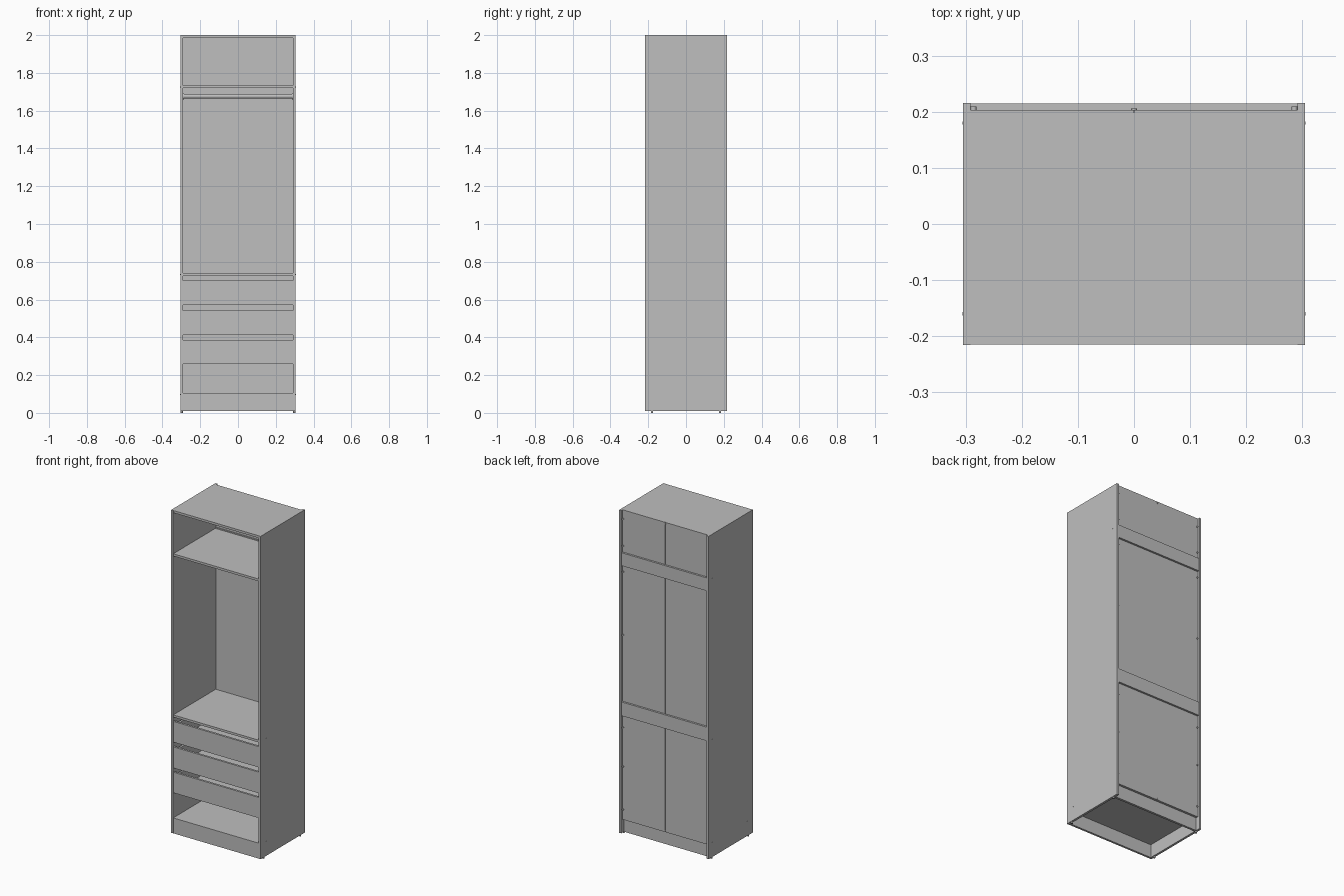
import bpy
import math

cube = bpy.data.objects.get("Cube")
if cube:
    bpy.data.objects.remove(cube, do_unlink=True)

grey = bpy.data.materials.new("light grey")
grey.use_nodes = True
COLOUR = (0.52, 0.52, 0.52, 1)
grey.diffuse_color = COLOUR
grey.node_tree.nodes["Principled BSDF"].inputs["Base Color"].default_value = COLOUR

# Overall sizes
W, D, T = 0.305, 0.216, 0.014      # half width, half depth, board thickness
IN = W - T                         # inner half width
BACK = 0.203                       # outer plane of the back panels
FLOOR, SHELF, UPPER, TOP = 0.105, 0.74, 1.733, 2.0   # upper faces of the boards


def box(name, x, y, z):
    """Board from (min, max) ranges along each axis."""
    bpy.ops.mesh.primitive_cube_add(size=1)
    ob = bpy.context.object
    ob.name = name
    ob.location = [(a + b) / 2 for a, b in (x, y, z)]
    ob.scale = [b - a for a, b in (x, y, z)]
    bpy.ops.object.transform_apply(location=True, scale=True)
    ob.data.materials.append(grey)
    return ob


def rod(name, centre, radius, length, axis, sides=16):
    turn = {"x": (0, math.pi / 2, 0), "y": (math.pi / 2, 0, 0), "z": (0, 0, 0)}[axis]
    bpy.ops.mesh.primitive_cylinder_add(vertices=sides, radius=radius, depth=length,
                                        location=centre, rotation=turn)
    ob = bpy.context.object
    ob.name = name
    ob.data.materials.append(grey)
    bpy.ops.object.shade_smooth_by_angle()
    return ob


# Carcass sides and horizontal boards
for side, s in (("left", 1), ("right", -1)):
    box(side + "_side_panel", sorted((s * IN, s * W)), (-D, D), (0.01, TOP))

full = (-IN, IN)
for name, z in (("bottom_shelf", FLOOR), ("middle_shelf", SHELF),
                ("upper_shelf", UPPER), ("top_panel", TOP)):
    box(name, full, (-D + 0.001, BACK - 0.004), (z - T, z))

# Plinth boards
box("front_plinth", full, (-D + 0.001, -D + T), (0.01, FLOOR - T))
box("back_plinth", full, (BACK - 2 * T, BACK - T), (0.01, FLOOR - T))

# Back panels, in two halves per bay with a fine seam
for bay, low, high in (("lower", FLOOR - T, SHELF), ("middle", SHELF, UPPER - T),
                       ("top", UPPER - T, TOP)):
    for side, s in (("left", 1), ("right", -1)):
        box(f"{bay}_{side}_back_panel", sorted((s * 0.0007, s * IN)),
            (BACK - 0.004, BACK), (low, high))

# Back rails
box("upper_back_rail", full, (BACK - 0.008, D - 0.001), (1.66, 1.74))
box("middle_back_rail", full, (BACK, D - 0.001), (SHELF - 0.005, 0.82))

# Hanging rail with end sockets
rod("hanging_rail", (0, 0, 1.676), 0.012, 2 * IN, "x", 24)
for side, s in (("left", 1), ("right", -1)):
    rod(side + "_rail_socket", (s * (IN - 0.003), 0, 1.676), 0.016, 0.006, "x", 24)

# Drawers: full-width front with an open box behind it
for i, (low, high) in enumerate(((0.26, 0.387), (0.413, 0.543), (0.572, 0.70)), 1):
    name = f"drawer_{i}_"
    inner, rear = IN - 0.008, 0.185
    box(name + "front", full, (-D + 0.001, -D + T), (low, high))
    box(name + "bottom", (-inner, inner), (-D + T, rear), (low + 0.012, low + 0.018))
    box(name + "back", (-inner, inner), (rear - 0.012, rear), (low + 0.018, high - 0.02))
    for side, s in (("left", 1), ("right", -1)):
        box(name + side + "_wall", sorted((s * (inner - 0.012), s * inner)),
            (-D + T, rear), (low + 0.005, high - 0.015))
        box(name + side + "_runner", sorted((s * inner, s * IN)),
            (-D + 0.03, rear), (low + 0.02, low + 0.04))

for side, s in (("left", 1), ("right", -1)):
    # Pegs that hold the back panels
    for z in (0.155, 0.42, 0.66, 1.23, 1.62, 1.78, 1.945):
        rod(side + "_back_peg", (s * (IN - 0.005), BACK + 0.003, z), 0.005, 0.006, "y", 12)
    # Screw heads on the outer faces
    for z in (FLOOR, SHELF, UPPER):
        for y in (-0.16, 0.18):
            rod(side + "_screw_cap", (s * W, y, z - T / 2), 0.003, 0.002, "x", 12)
    # Floor glides
    for y in (-0.18, 0.18):
        rod(side + "_floor_glide", (s * (W - T / 2), y, 0.005), 0.006, 0.01, "z")

# Centre pegs at the seam
for z in (FLOOR - 0.008, TOP - 0.008):
    rod("centre_back_peg", (0, BACK + 0.001, z), 0.005, 0.004, "y", 12)
